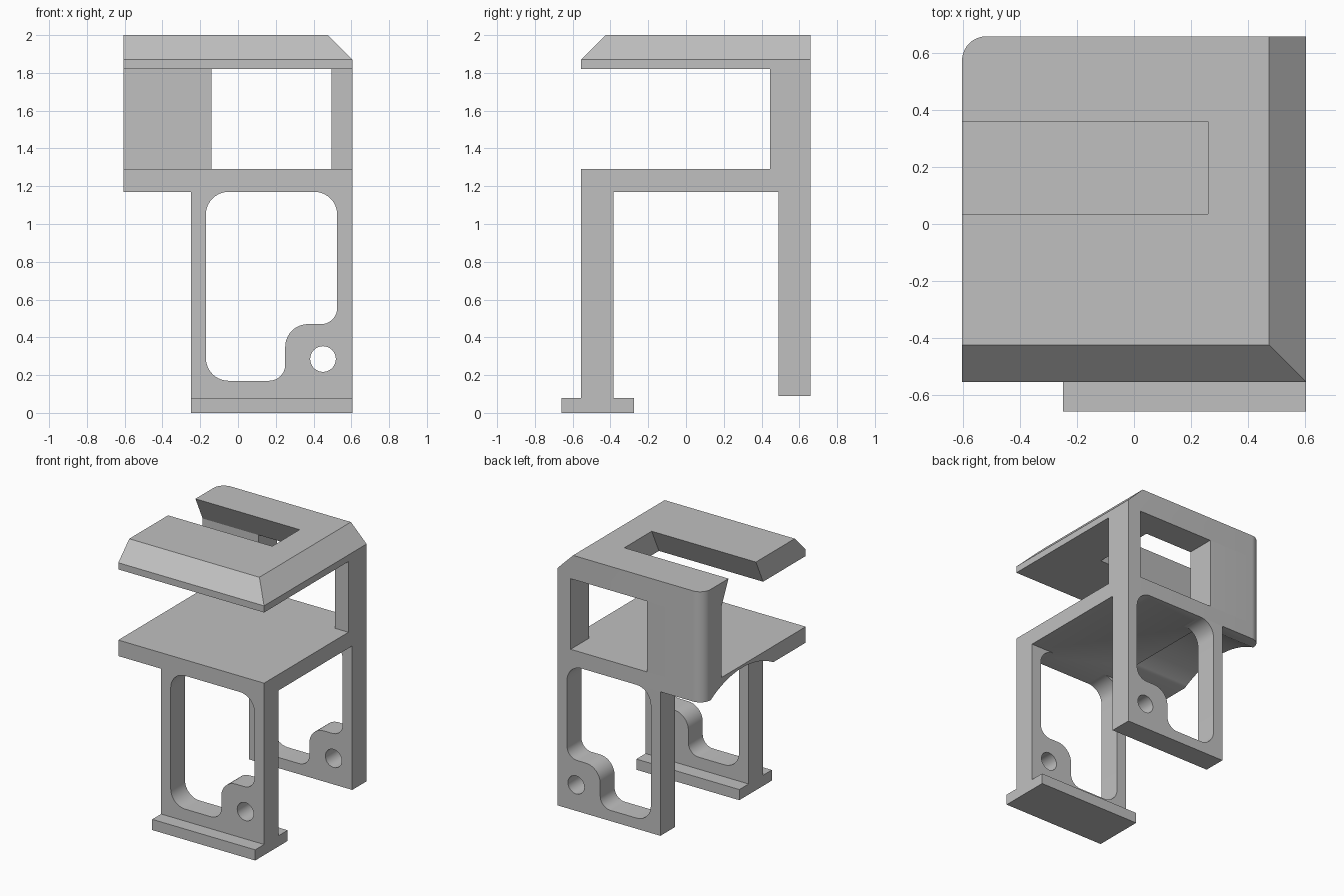
import bpy, bmesh, math
from mathutils import Vector

if "Cube" in bpy.data.objects:
    bpy.data.objects.remove(bpy.data.objects["Cube"], do_unlink=True)

grey = bpy.data.materials.new("plain_grey")
grey.use_nodes = True
grey.diffuse_color = (0.53, 0.53, 0.53, 1)
grey.node_tree.nodes["Principled BSDF"].inputs["Base Color"].default_value = (0.53, 0.53, 0.53, 1)

AXES = {"x": lambda u, v, w: (w, u, v),
        "y": lambda u, v, w: (u, w, v),
        "z": lambda u, v, w: (u, v, w)}
parts = []


def rounded(corners, steps=10):
    """Outline from (u, v, radius) corners, each replaced by an arc."""
    out = []
    for i, (u, v, r) in enumerate(corners):
        p = Vector((u, v))
        if r == 0:
            out.append(p)
            continue
        a = (Vector(corners[i - 1][:2]) - p).normalized() * r
        b = (Vector(corners[(i + 1) % len(corners)][:2]) - p).normalized() * r
        for k in range(steps + 1):
            t = math.pi / 2 * k / steps
            out.append(p + a * (1 - math.sin(t)) + b * (1 - math.cos(t)))
    return out


def rect(u0, u1, v0, v1):
    return [(u0, v0), (u1, v0), (u1, v1), (u0, v1)]


def circle(u, v, r, n):
    return [(u + r * math.cos(math.tau * k / n), v + r * math.sin(math.tau * k / n)) for k in range(n)]


def prism(name, outline, axis, lo, hi):
    """Extrude a 2D outline along an axis."""
    bm = bmesh.new()
    rings = [[bm.verts.new(AXES[axis](p[0], p[1], w)) for p in outline] for w in (lo, hi)]
    bm.faces.new(rings[0])
    bm.faces.new(rings[1])
    n = len(outline)
    for i in range(n):
        j = (i + 1) % n
        bm.faces.new((rings[0][i], rings[0][j], rings[1][j], rings[1][i]))
    bmesh.ops.recalc_face_normals(bm, faces=bm.faces)
    me = bpy.data.meshes.new(name)
    bm.to_mesh(me)
    bm.free()
    me.materials.append(grey)
    ob = bpy.data.objects.new(name, me)
    bpy.context.collection.objects.link(ob)
    return ob


def part(*args):
    ob = prism(*args)
    parts.append(ob)
    return ob


def cut(ob, *args):
    """Subtract a prism from a part and discard the cutter."""
    cutter = prism("cutter", *args)
    cutter.hide_render = True
    mod = ob.modifiers.new("cut", "BOOLEAN")
    mod.operation, mod.solver, mod.object = "DIFFERENCE", "EXACT", cutter
    bpy.context.view_layer.update()
    me = bpy.data.meshes.new_from_object(ob.evaluated_get(bpy.context.evaluated_depsgraph_get()))
    ob.modifiers.clear()
    ob.data = me
    bpy.data.objects.remove(cutter, do_unlink=True)


W, FRONT, BACK = 0.605, -0.555, 0.66
LEG_X = -0.25
MID, MID_TOP, SLAB, TOP = 1.17, 1.29, 1.82, 2.0


def footprint(front):
    """Plan with the right rear corner rounded."""
    return rounded([(-W, front, 0), (W, front, 0), (W, BACK, 0), (-W, BACK, 0.085)])


# Foot rail under the front leg
part("foot_rail", rect(LEG_X, W, -0.66, -0.275), "z", 0, 0.08)

# Leg frames with rounded opening, corner boss and bolt hole
opening = rounded([(-0.17, 0.17, 0.12), (0.25, 0.17, 0.085), (0.25, 0.47, 0.12),
                   (0.525, 0.47, 0.085), (0.525, MID, 0.12), (-0.17, MID, 0.12)])
for name, y0, y1, z0 in (("front_leg", FRONT, -0.385, 0.08), ("back_leg", 0.49, BACK, 0.09)):
    leg = part(name, rect(LEG_X, W, z0, MID), "y", y0, y1)
    cut(leg, opening, "y", y0 - 0.1, y1 + 0.1)
    cut(leg, circle(0.45, 0.285, 0.068, 32), "y", y0 - 0.1, y1 + 0.1)

# Middle shelf with a shallow arched groove beneath its right side
shelf = part("middle_shelf", footprint(FRONT), "z", MID, MID_TOP)
R = 0.735
cut(shelf, circle(0.2, MID + 0.1 - R, R, 128), "x", -W - 0.1, -0.14)

# Rear wall with window
wall = part("rear_wall", footprint(0.445), "z", MID_TOP, SLAB)
cut(wall, rect(-0.14, 0.495, MID_TOP - 0.01, SLAB + 0.01), "y", 0.3, 0.8)

# Top slab: front and left bevels, dovetail slot open to the right
slab = part("top_slab", footprint(FRONT), "z", SLAB, TOP)
C = 0.13
cut(slab, [(FRONT - C, TOP - 2 * C), (FRONT + 2 * C, TOP + C), (FRONT - C, TOP + C)], "x", -1, 1)
cut(slab, [(W + C, TOP - 2 * C), (W - 2 * C, TOP + C), (W + C, TOP + C)], "y", -1, 1)
flare = 0.085 / (TOP - SLAB) * 0.02
cut(slab, [(0.035 + flare, TOP + 0.02), (0.36 - flare, TOP + 0.02),
           (0.445 + flare, SLAB - 0.02), (-0.05 - flare, SLAB - 0.02)], "x", -W - 0.1, 0.26)

# Smooth the curved walls, keep edges sharp
bpy.ops.object.select_all(action="DESELECT")
for ob in parts:
    ob.select_set(True)
bpy.context.view_layer.objects.active = parts[0]
bpy.ops.object.shade_smooth_by_angle(angle=math.radians(30))
